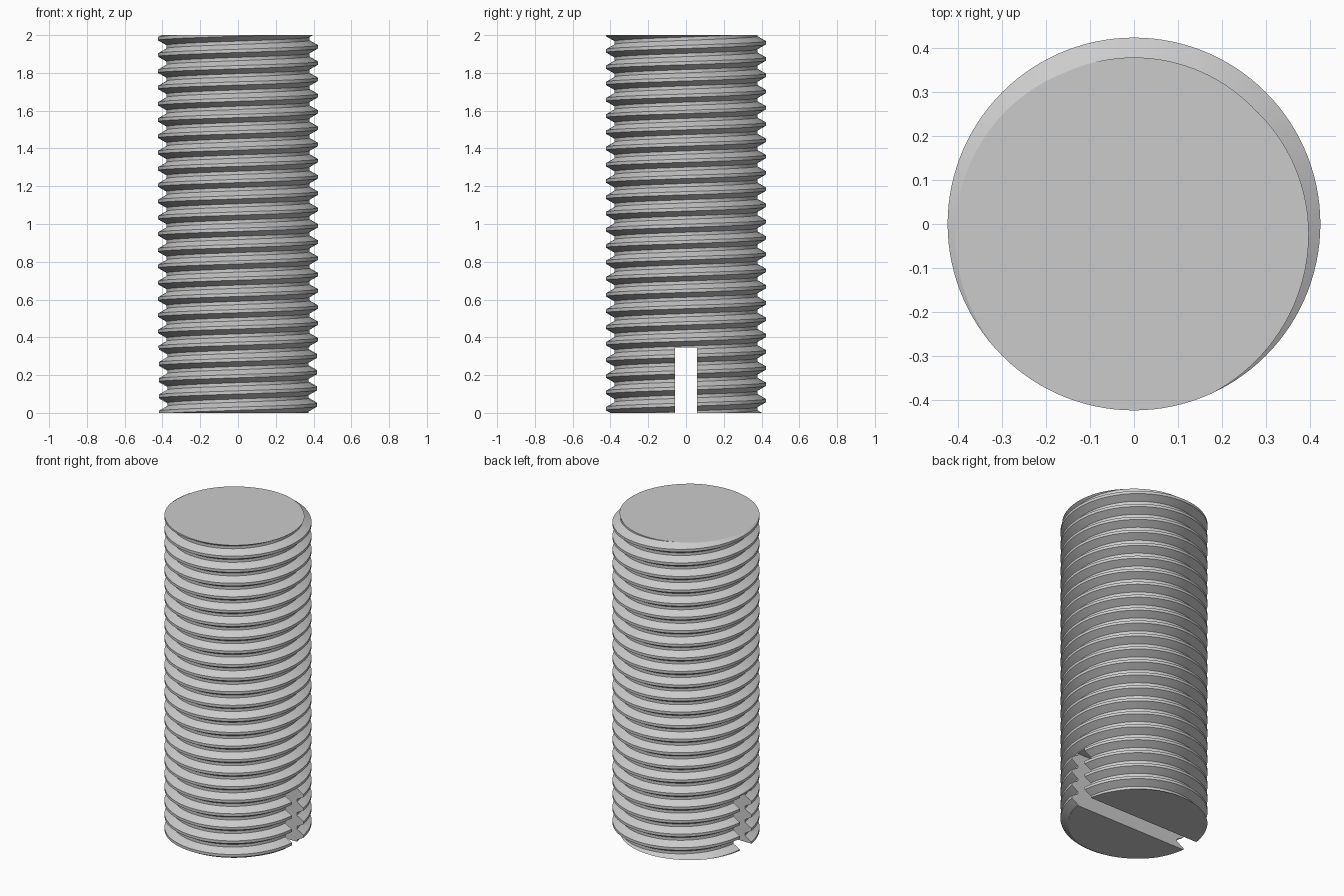
import bpy, bmesh
from math import cos, sin, pi, radians

cube = bpy.data.objects.get("Cube")
if cube:
    bpy.data.objects.remove(cube, do_unlink=True)

HEIGHT = 2.0
CREST, ROOT = 0.423, 0.378
PITCH = 0.0861
SEGMENTS = 120
TURNS = 27
START = 1.938 - 25 * PITCH      # height of a crest on the +x side, below the base
SLOT_WIDTH, SLOT_DEPTH = 0.116, 0.345

# One pitch of the thread profile: radius and height as a fraction of the pitch
PROFILE = [(CREST, -0.1), (CREST, 0.1), (ROOT, 0.4), (ROOT, 0.6)]

steel = bpy.data.materials.new("steel grey")
steel.use_nodes = True
colour = (0.6, 0.6, 0.6, 1.0)
steel.diffuse_color = colour
steel.node_tree.nodes["Principled BSDF"].inputs["Base Color"].default_value = colour

# Right-handed thread: each column climbs, and the last joins the first one pitch up
bm = bmesh.new()
rows = TURNS * len(PROFILE)
columns = []
for i in range(SEGMENTS):
    turn = i / SEGMENTS
    a = 2 * pi * turn
    column = []
    for m in range(rows):
        k, j = divmod(m, len(PROFILE))
        r, h = PROFILE[j]
        column.append(bm.verts.new((r * cos(a), r * sin(a), START + (k + h + turn) * PITCH)))
    columns.append(column)
for i in range(SEGMENTS):
    here = columns[i]
    there = columns[i + 1] if i + 1 < SEGMENTS else columns[0][len(PROFILE):]
    for m in range(min(len(here), len(there)) - 1):
        bm.faces.new((here[m], there[m], there[m + 1], here[m + 1]))

# Cut both ends flat and cap them
for z, up in ((0.0, -1), (HEIGHT, 1)):
    bmesh.ops.bisect_plane(bm, geom=bm.verts[:] + bm.edges[:] + bm.faces[:], dist=1e-6,
                           plane_co=(0, 0, z), plane_no=(0, 0, up), clear_outer=True)
bmesh.ops.holes_fill(bm, edges=[e for e in bm.edges if e.is_boundary], sides=0)
bmesh.ops.recalc_face_normals(bm, faces=bm.faces[:])

mesh = bpy.data.meshes.new("threaded_shaft")
bm.to_mesh(mesh)
bm.free()
mesh.materials.append(steel)
shaft = bpy.data.objects.new("threaded_shaft", mesh)
bpy.context.collection.objects.link(shaft)

# Driver slot across the bottom end
bpy.ops.mesh.primitive_cube_add(size=1, location=(0, 0, 0))
cutter = bpy.context.object
cutter.name = "slot_cutter"
cutter.scale = (1.2, SLOT_WIDTH, 2 * SLOT_DEPTH)
cutter.hide_render = True
cutter.data.materials.append(steel)

slot = shaft.modifiers.new("slot", 'BOOLEAN')
slot.operation = 'DIFFERENCE'
slot.solver = 'EXACT'
slot.object = cutter
bpy.ops.object.select_all(action='DESELECT')
shaft.select_set(True)
bpy.context.view_layer.objects.active = shaft
bpy.ops.object.modifier_apply(modifier=slot.name)
bpy.data.objects.remove(cutter, do_unlink=True)

# Round flanks stay smooth while thread edges stay crisp
bpy.ops.object.shade_smooth_by_angle(angle=radians(25))
